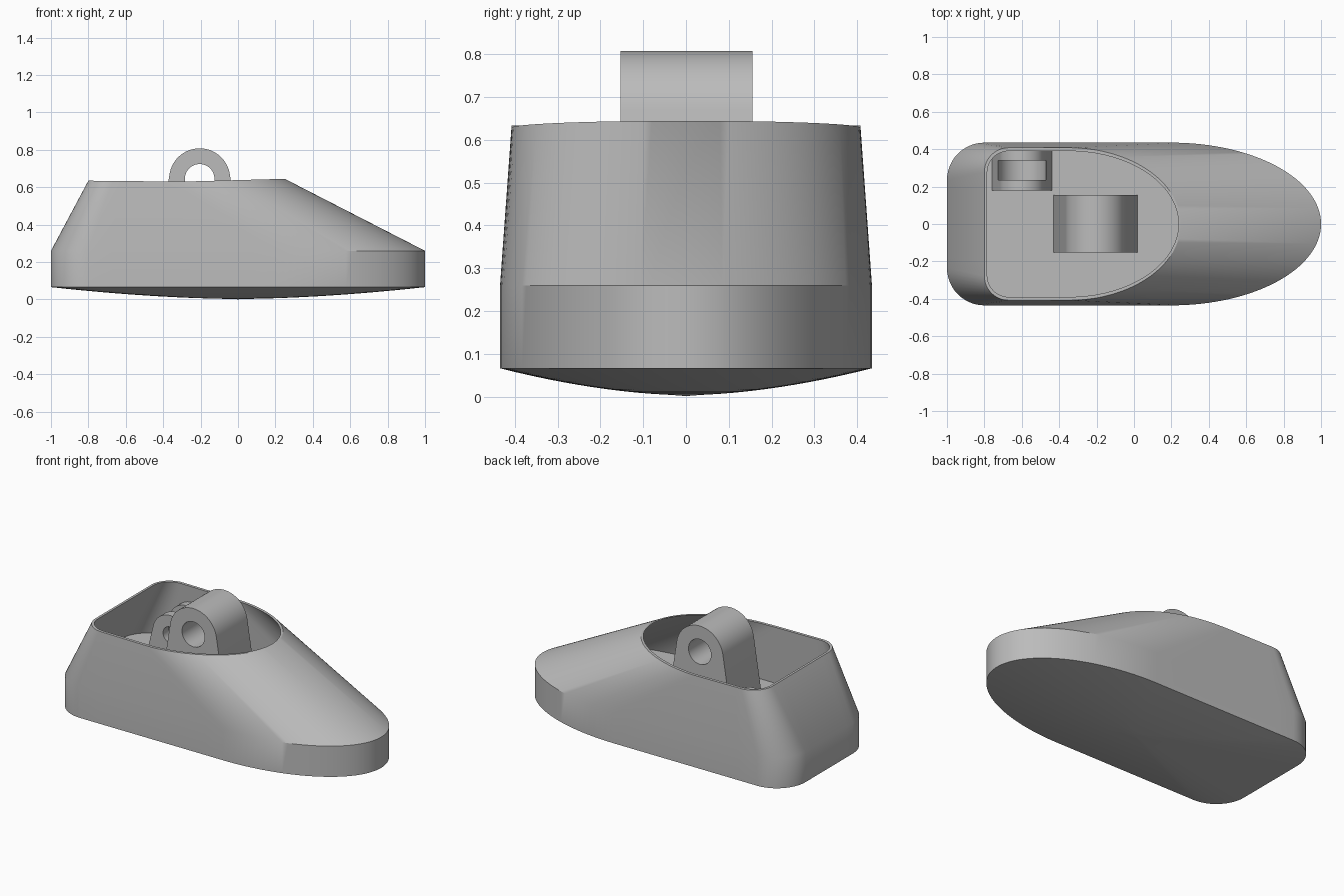
import bpy, bmesh, math
from math import sin, cos, pi

cube = bpy.data.objects.get("Cube")
if cube:
    bpy.data.objects.remove(cube)

grey = bpy.data.materials.new("plain grey")
grey.use_nodes = True
COLOUR = (0.5, 0.5, 0.5, 1)
grey.diffuse_color = COLOUR
grey.node_tree.nodes["Principled BSDF"].inputs["Base Color"].default_value = COLOUR


def make_object(name, bm):
    bmesh.ops.recalc_face_normals(bm, faces=bm.faces)
    mesh = bpy.data.meshes.new(name)
    bm.to_mesh(mesh)
    bm.free()
    mesh.materials.append(grey)
    obj = bpy.data.objects.new(name, mesh)
    bpy.context.collection.objects.link(obj)
    return obj


def smooth(obj):
    bpy.ops.object.select_all(action='DESELECT')
    obj.select_set(True)
    bpy.context.view_layer.objects.active = obj
    bpy.ops.object.shade_smooth_by_angle(angle=math.radians(30))


def outline(tail, start, nose, half, radius):
    """Half ellipse at the nose, straight sides, rounded tail corners."""
    side = [(start + (nose - start) * cos(a), half * sin(a))
            for a in (i * pi / 64 for i in range(33))]
    corner_x = tail + radius
    side += [(start + (corner_x - start) * i / 8, half) for i in range(1, 8)]
    side += [(corner_x - radius * sin(a), half - radius + radius * cos(a))
             for a in (i * pi / 24 for i in range(13))]
    side += [(tail, (half - radius) * (1 - i / 4)) for i in range(1, 5)]
    return side + [(x, -y) for x, y in reversed(side[1:-1])]


def rim_height(x):
    return 0.63 + 0.015 * max(0, (x + 0.3) / 0.55) + 0.005 * max(0, (-x - 0.3) / 0.5)


# Hull: open shell lofted from the keel, up the outside and down into the well
base = outline(-1, 0.2, 1, 0.435, 0.2)
rim = outline(-0.8, -0.35, 0.25, 0.408, 0.13)
rim_inner = outline(-0.785, -0.35, 0.238, 0.39, 0.115)
floor = outline(-0.975, 0.2, 0.96, 0.412, 0.18)
FLOOR_Z = 0.265

rings = []
for i in range(1, 13):
    t = i / 12
    rings.append([(x * t, y * t, 0.003 + 0.063 * t ** 1.75) for x, y in base])
rings.append([(x, y, 0.26) for x, y in base])
rings.append([(x, y, rim_height(x)) for x, y in rim])
rings.append([(x, y, rim_height(x)) for x, y in rim_inner])
rings.append([(x, y, FLOOR_Z) for x, y in floor])

bm = bmesh.new()
loops = [[bm.verts.new(p) for p in ring] for ring in rings]
count = len(base)
for low, high in zip(loops, loops[1:]):
    for i in range(count):
        j = (i + 1) % count
        bm.faces.new((low[i], low[j], high[j], high[i]))
centre = bm.verts.new((0, 0, 0.001))
for i in range(count):
    bm.faces.new((centre, loops[0][(i + 1) % count], loops[0][i]))
bm.faces.new(loops[-1])
hull = make_object("hull", bm)
smooth(hull)


def cylinder(name, x, z, radius, y0, y1):
    bm = bmesh.new()
    ring = [bm.verts.new((x + radius * cos(i * pi / 32), y0, z + radius * sin(i * pi / 32)))
            for i in range(64)]
    face = bm.faces.new(ring)
    out = bmesh.ops.extrude_face_region(bm, geom=[face])
    moved = [v for v in out["geom"] if isinstance(v, bmesh.types.BMVert)]
    bmesh.ops.translate(bm, verts=moved, vec=(0, y1 - y0, 0))
    return make_object(name, bm)


def cut(obj, cutter):
    mod = obj.modifiers.new("cut", 'BOOLEAN')
    mod.operation = 'DIFFERENCE'
    mod.solver = 'EXACT'
    mod.object = cutter
    bpy.ops.object.select_all(action='DESELECT')
    obj.select_set(True)
    bpy.context.view_layer.objects.active = obj
    bpy.ops.object.modifier_apply(modifier=mod.name)
    bpy.data.objects.remove(cutter)


def lug(name, x, z, radius, foot, hole, y0, y1, slot=None):
    """Upright eye with a round top, flared foot and a cross hole."""
    tilt = math.atan2(foot - radius, z - FLOOR_Z)
    bottom = FLOOR_Z - 0.01
    points = [(x + foot, bottom)]
    for i in range(41):
        a = tilt + (pi - 2 * tilt) * i / 40
        points.append((x + radius * cos(a), z + radius * sin(a)))
    points.append((x - foot, bottom))
    bm = bmesh.new()
    face = bm.faces.new([bm.verts.new((px, y0, pz)) for px, pz in points])
    out = bmesh.ops.extrude_face_region(bm, geom=[face])
    moved = [v for v in out["geom"] if isinstance(v, bmesh.types.BMVert)]
    bmesh.ops.translate(bm, verts=moved, vec=(0, y1 - y0, 0))
    obj = make_object(name, bm)
    cut(obj, cylinder("hole_cutter", x, z, hole, y0 - 0.1, y1 + 0.1))
    if slot:
        cut(obj, cylinder("slot_cutter", x, z, *slot))
    smooth(obj)


# Mounting eyes standing on the well floor
lug("main_eye", -0.205, 0.645, 0.163, 0.226, 0.079, -0.153, 0.155)
lug("small_fork_eye", -0.598, 0.41, 0.122, 0.163, 0.05, 0.178, 0.395,
    slot=(0.129, 0.235, 0.34))
